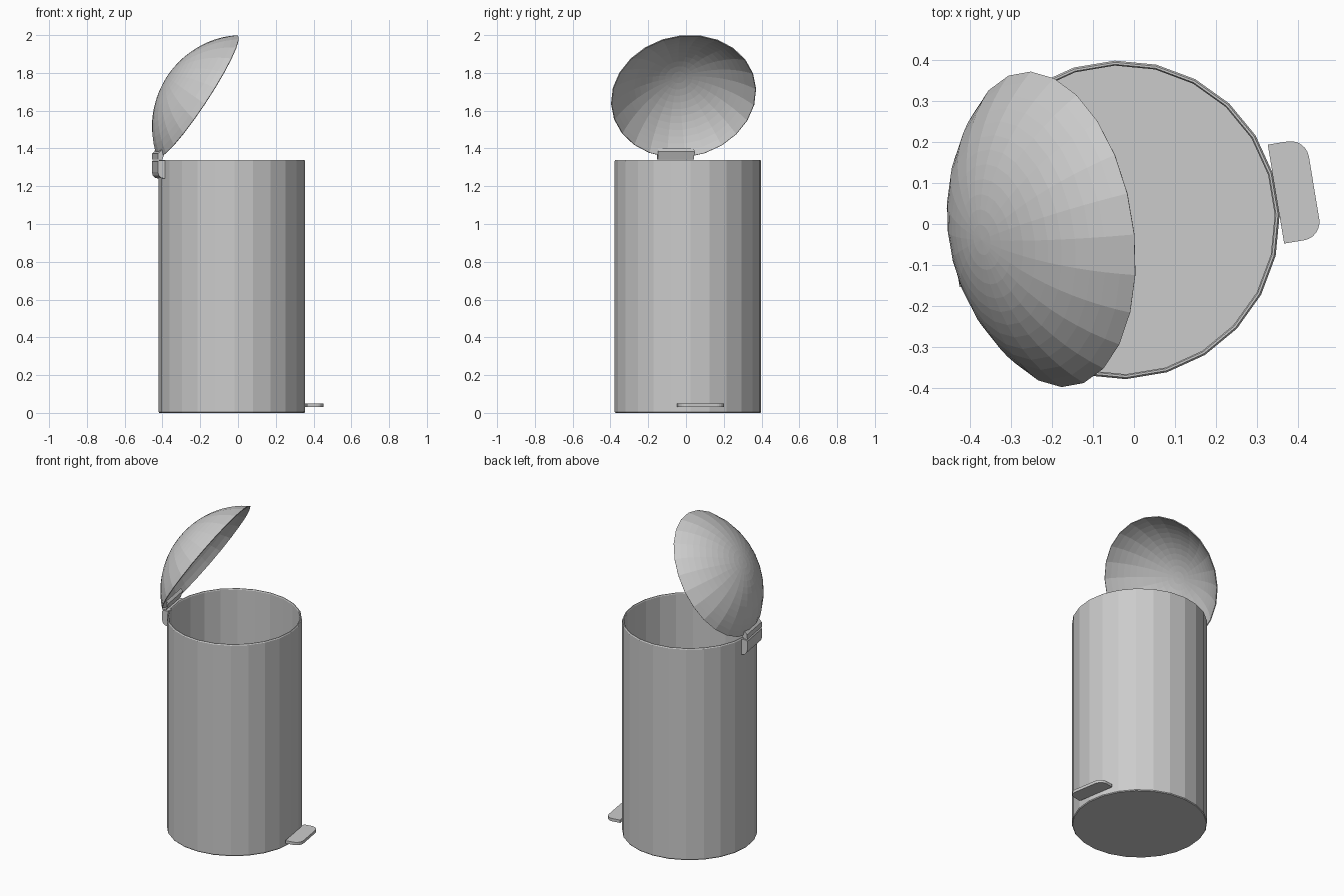
import bpy
import bmesh
from math import radians, sin, cos, asin, pi
from mathutils import Matrix, Vector

cube = bpy.data.objects.get("Cube")
if cube:
    bpy.data.objects.remove(cube, do_unlink=True)

# One plain metal grey for everything
grey = bpy.data.materials.new("metal_grey")
grey.use_nodes = True
colour = (0.6, 0.6, 0.6, 1)
grey.diffuse_color = colour
grey.node_tree.nodes["Principled BSDF"].inputs["Base Color"].default_value = colour

SIDES = 24
RADIUS = 0.388
HEIGHT = 1.34
AXIS = Matrix.Translation((-0.033, 0.01, 0))
YAW = Matrix.Rotation(radians(9.4), 4, "Z")


def finish(bm, name, matrix):
    bmesh.ops.remove_doubles(bm, verts=bm.verts, dist=0.0005)
    bmesh.ops.recalc_face_normals(bm, faces=bm.faces)
    bm.transform(matrix)
    mesh = bpy.data.meshes.new(name)
    bm.to_mesh(mesh)
    bm.free()
    mesh.materials.append(grey)
    obj = bpy.data.objects.new(name, mesh)
    bpy.context.collection.objects.link(obj)
    return obj


def lathe(name, profile, matrix):
    """Revolve (radius, z) points around z."""
    bm = bmesh.new()
    verts = [bm.verts.new((r, 0, z)) for r, z in profile]
    edges = [bm.edges.new(pair) for pair in zip(verts, verts[1:])]
    bmesh.ops.spin(bm, geom=verts + edges, cent=(0, 0, 0), axis=(0, 0, 1),
                   angle=2 * pi, steps=SIDES)
    return finish(bm, name, matrix)


def prism(name, outline, offset, matrix):
    """Extrude a closed outline of 3D points along an offset."""
    bm = bmesh.new()
    face = bm.faces.new([bm.verts.new(p) for p in outline])
    moved = bmesh.ops.extrude_face_region(bm, geom=[face], use_keep_orig=True)
    verts = [g for g in moved["geom"] if isinstance(g, bmesh.types.BMVert)]
    bmesh.ops.translate(bm, verts=verts, vec=Vector(offset))
    return finish(bm, name, matrix)


# Open bin body with a thin wall, softened rim and inner floor
inner = RADIUS - 0.012
lathe("bin_body",
      [(0, 0), (RADIUS - 0.004, 0), (RADIUS, 0.005), (RADIUS, HEIGHT - 0.006),
       (RADIUS - 0.004, HEIGHT), (inner + 0.003, HEIGHT),
       (inner, HEIGHT - 0.006), (inner, 0.02), (0, 0.02)],
      AXIS @ Matrix.Rotation(radians(2), 4, "Z"))

# Domed lid: a spherical cap tipped back on the hinge
rise = 0.19
ball = (RADIUS ** 2 + rise ** 2) / (2 * rise)
span = asin(RADIUS / ball)
rings = 12
cap = [(ball * sin(span * i / rings), ball * cos(span * i / rings) - ball + rise)
       for i in range(rings + 1)]
lid = lathe("domed_lid", cap,
            Matrix.Translation((-0.214, -0.013, 1.676)) @ YAW
            @ Matrix.Rotation(radians(-57), 4, "Y")
            @ Matrix.Rotation(radians(8), 4, "Z"))
shell = lid.modifiers.new("thin_shell", "SOLIDIFY")
shell.thickness = 0.005

# Hinge behind the bin: rounded bracket and tilted lid tab
hinge_parts = {
    "hinge_bracket": [(0.375, 1.337), (0.408, 1.337), (0.413, 1.33), (0.413, 1.275),
                      (0.408, 1.257), (0.396, 1.245), (0.375, 1.24)],
    "hinge_tab": [(0.413, 1.342), (0.388, 1.342), (0.373, 1.385),
                  (0.386, 1.4), (0.412, 1.372)],
}
for name, profile in hinge_parts.items():
    prism(name, [(-s, -0.097, z) for s, z in profile], (0, 0.194, 0), AXIS @ YAW)

# Foot pedal with rounded outer corners
corner, half, tip = 0.045, 0.122, 0.478
arc = [(tip - corner + corner * cos(a), half - corner + corner * sin(a))
       for a in (radians(15 * i) for i in range(7))]
right = [(x, -y) for x, y in reversed(arc)]
outline = [(0.384, -half)] + right + arc + [(0.384, half)]
prism("foot_pedal", [(x, y, 0.031) for x, y in outline], (0, 0, 0.018), AXIS @ YAW)
